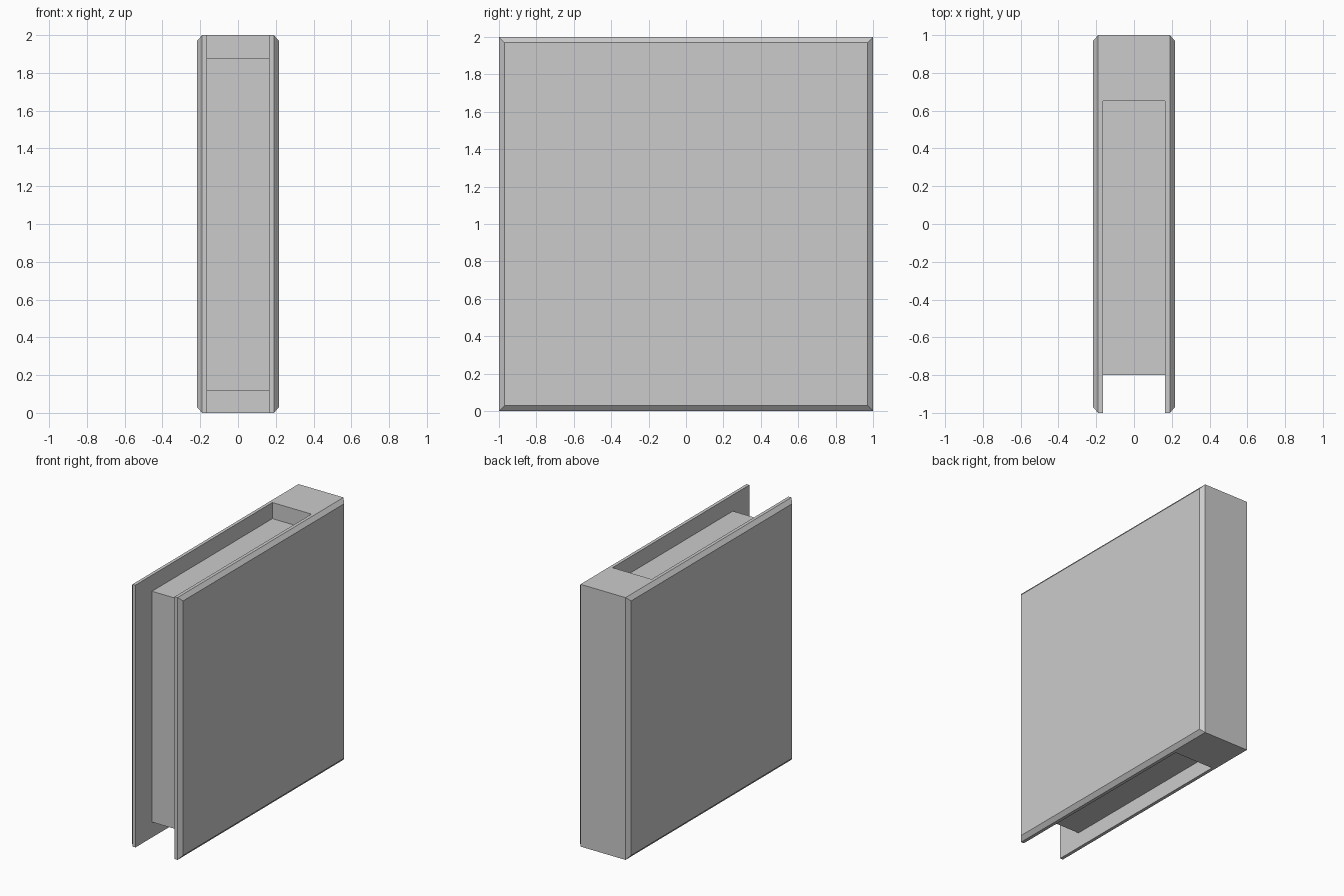
import bpy, bmesh

if "Cube" in bpy.data.objects:
    bpy.data.objects.remove(bpy.data.objects["Cube"])

HALF_X, INNER_X = 0.19, 0.165      # cover outside (before chamfer) and inside
CHAMFER_W, CHAMFER_D = 0.03, 0.026 # chamfer inset and height
HEIGHT, SPINE_Y = 2.0, 0.65


def prism(bm, profile, z0, z1):
    """Extrude a closed xy profile from z0 to z1."""
    base = bm.faces.new([bm.verts.new((x, y, z0)) for x, y in profile])
    ext = bmesh.ops.extrude_face_region(bm, geom=[base])
    top = [v for v in ext["geom"] if isinstance(v, bmesh.types.BMVert)]
    bmesh.ops.translate(bm, verts=top, vec=(0, 0, z1 - z0))
    bmesh.ops.recalc_face_normals(bm, faces=bm.faces[:])


def finish(bm, name):
    mesh = bpy.data.meshes.new(name)
    bm.normal_update()
    bm.to_mesh(mesh)
    bm.free()
    obj = bpy.data.objects.new(name, mesh)
    bpy.context.collection.objects.link(obj)
    return obj


# Book cover: U-shaped section of two boards joined by a thick spine
bm = bmesh.new()
prism(bm, [(-HALF_X, -1), (-INNER_X, -1), (-INNER_X, SPINE_Y), (INNER_X, SPINE_Y),
           (INNER_X, -1), (HALF_X, -1), (HALF_X, 1), (-HALF_X, 1)], 0, HEIGHT)

# Chamfered raised panels on both outer boards
bm.normal_update()
boards = [f for f in bm.faces if abs(abs(f.calc_center_median().x) - HALF_X) < 1e-4]
bmesh.ops.inset_individual(bm, faces=boards, thickness=CHAMFER_W, depth=CHAMFER_D,
                           use_even_offset=True)
finish(bm, "book_cover")

# Page block, set back from the top, bottom and front edges
bm = bmesh.new()
prism(bm, [(-INNER_X, -0.8), (INNER_X, -0.8), (INNER_X, SPINE_Y), (-INNER_X, SPINE_Y)],
      0.117, 1.877)
finish(bm, "page_block")
